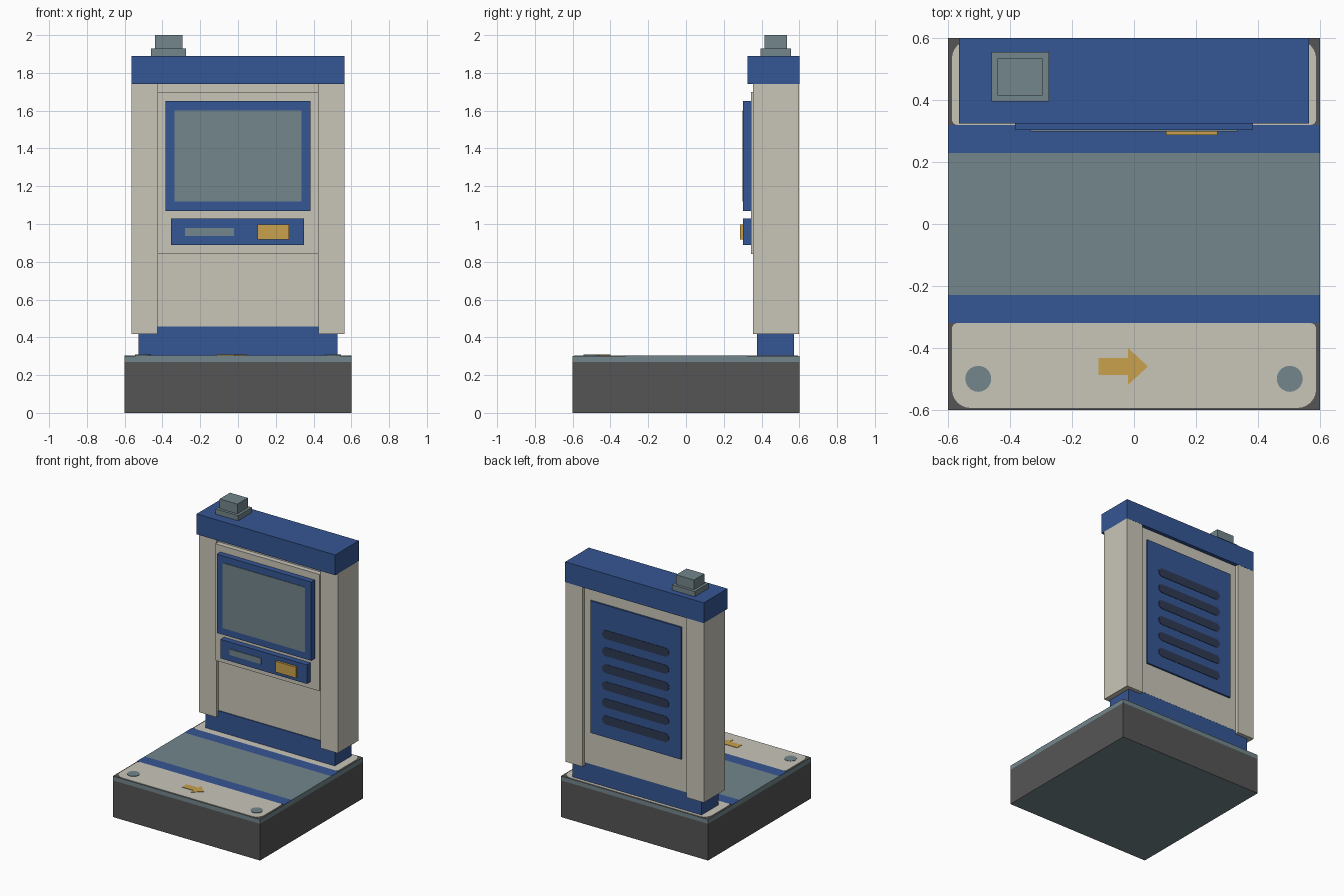
import bpy, bmesh, math

if "Cube" in bpy.data.objects:
    bpy.data.objects.remove(bpy.data.objects["Cube"])


def material(name, rgb):
    lin = [(c / 255 / 12.92) if c / 255 <= 0.04045 else ((c / 255 + 0.055) / 1.055) ** 2.4 for c in rgb]
    m = bpy.data.materials.new(name)
    m.use_nodes = True
    m.diffuse_color = (*lin, 1)
    m.node_tree.nodes["Principled BSDF"].inputs["Base Color"].default_value = (*lin, 1)
    return m


BLUE = material("blue", (53, 86, 148))
IVORY = material("ivory", (201, 198, 185))
SLATE = material("slate", (115, 134, 139))
DARK = material("dark grey", (85, 85, 85))
GOLD = material("gold", (202, 161, 76))
NAVY = material("dark navy", (46, 58, 84))


def finish(name, bm, mats):
    bmesh.ops.recalc_face_normals(bm, faces=bm.faces)
    me = bpy.data.meshes.new(name)
    bm.to_mesh(me)
    bm.free()
    for m in mats:
        me.materials.append(m)
    ob = bpy.data.objects.new(name, me)
    bpy.context.collection.objects.link(ob)
    return ob


def box(name, x, y, z, *mats):
    """Box between (min, max) ranges along each axis."""
    bm = bmesh.new()
    bmesh.ops.create_cube(bm, size=1)
    for v in bm.verts:
        v.co = [r[0] if c < 0 else r[1] for c, r in zip(v.co, (x, y, z))]
    return finish(name, bm, mats)


def plate(name, outlines, place, depth, mat):
    """Thin plates: 2D outlines put in space by place(u, v, w), w from 0 to depth."""
    bm = bmesh.new()
    for pts in outlines:
        low = [bm.verts.new(place(u, v, 0)) for u, v in pts]
        top = [bm.verts.new(place(u, v, depth)) for u, v in pts]
        bm.faces.new(low)
        bm.faces.new(top)
        for i in range(len(pts)):
            j = (i + 1) % len(pts)
            bm.faces.new((low[i], low[j], top[j], top[i]))
    return finish(name, bm, [mat])


def rounded(x, y, r, radii=(1, 1, 1, 1), steps=6):
    """Rounded rectangle; radii scales the corners from +x+y counter-clockwise."""
    pts = []
    corners = [(x[1], y[1], -1, -1), (x[0], y[1], 1, -1), (x[0], y[0], 1, 1), (x[1], y[0], -1, 1)]
    for k, (cx, cy, sx, sy) in enumerate(corners):
        q = r * radii[k]
        if q == 0:
            pts.append((cx, cy))
            continue
        for i in range(steps + 1):
            a = math.pi / 2 * (k + i / steps)
            pts.append((cx + sx * q + q * math.cos(a), cy + sy * q + q * math.sin(a)))
    return pts


def circle(cx, cy, r, n=20):
    return [(cx + r * math.cos(2 * math.pi * i / n), cy + r * math.sin(2 * math.pi * i / n)) for i in range(n)]


# Base block with slate underside, and slate deck with dark rim on top
base = box("base_block", (-.6, .6), (-.6, .6), (0, .27), DARK, SLATE)
for f in base.data.polygons:
    f.material_index = 1 if f.normal.z < -.5 else 0
deck = box("base_deck", (-.6, .6), (-.6, .6), (.27, .302), SLATE, DARK)
for f in deck.data.polygons:
    f.material_index = 1 if f.normal.z > .5 else 0

# Deck bands and rounded floor panels
box("deck_centre_band", (-.6, .6), (-.23, .23), (.302, .305), SLATE)
for name, y in (("front", (-.32, -.23)), ("back", (.23, .32))):
    box("deck_stripe_" + name, (-.6, .6), y, (.302, .305), BLUE)


def on_floor(u, v, w):
    return (u, v, .302 + w)


plate("floor_panel_front", [rounded((-.588, .588), (-.594, -.32), .06, (.3, .3, 1, 1))], on_floor, .003, IVORY)
plate("floor_panel_back", [rounded((-.588, .588), (.32, .594), .06, (1, 1, .3, .3))], on_floor, .003, IVORY)
plate("floor_studs", [circle(s * .503, -.5, .042) for s in (-1, 1)], on_floor, .006, SLATE)
arrow = [(-.115, -.487), (-.02, -.487), (-.02, -.52), (.045, -.46), (-.02, -.4), (-.02, -.433), (-.115, -.433)]
plate("floor_arrow", [arrow], on_floor, .006, GOLD)

# Plinth, recessed core, side pillars and cap
box("plinth", (-.527, .527), (.375, .572), (.304, .458), BLUE)
box("cabinet_core", (-.43, .43), (.382, .573), (.44, 1.75), IVORY)
for name, x in (("right", (-.565, -.425)), ("left", (.425, .565))):
    box("pillar_" + name, x, (.355, .599), (.417, 1.74), IVORY)
box("cap", (-.565, .565), (.325, .6), (1.74, 1.89), BLUE)

# Beacon on the cap
box("beacon_base", (-.46, -.275), (.395, .555), (1.89, 1.928), SLATE)
box("beacon_top", (-.44, -.295), (.415, .535), (1.928, 2.0), SLATE)

# Front fascia, screen and reader
box("fascia", (-.425, .425), (.345, .385), (.84, 1.70), IVORY)
box("screen_frame", (-.385, .385), (.303, .346), (1.07, 1.65), BLUE)
box("screen", (-.335, .335), (.299, .304), (1.12, 1.60), SLATE)
box("reader_panel", (-.355, .35), (.303, .346), (.89, 1.03), BLUE)
box("card_slot", (-.28, -.02), (.299, .304), (.937, .98), SLATE)
box("button", (.103, .27), (.287, .304), (.918, .998), GOLD)

# Back service door with six vent slots
box("back_door", (-.37, .37), (.57, .586), (.677, 1.65), BLUE)
slots = [rounded((-.272, .272), (z - .032, z + .032), .0315) for z in (.805 + .126 * i for i in range(6))]
plate("back_vents", slots, lambda u, v, w: (u, .585 + w, v), .004, NAVY)
